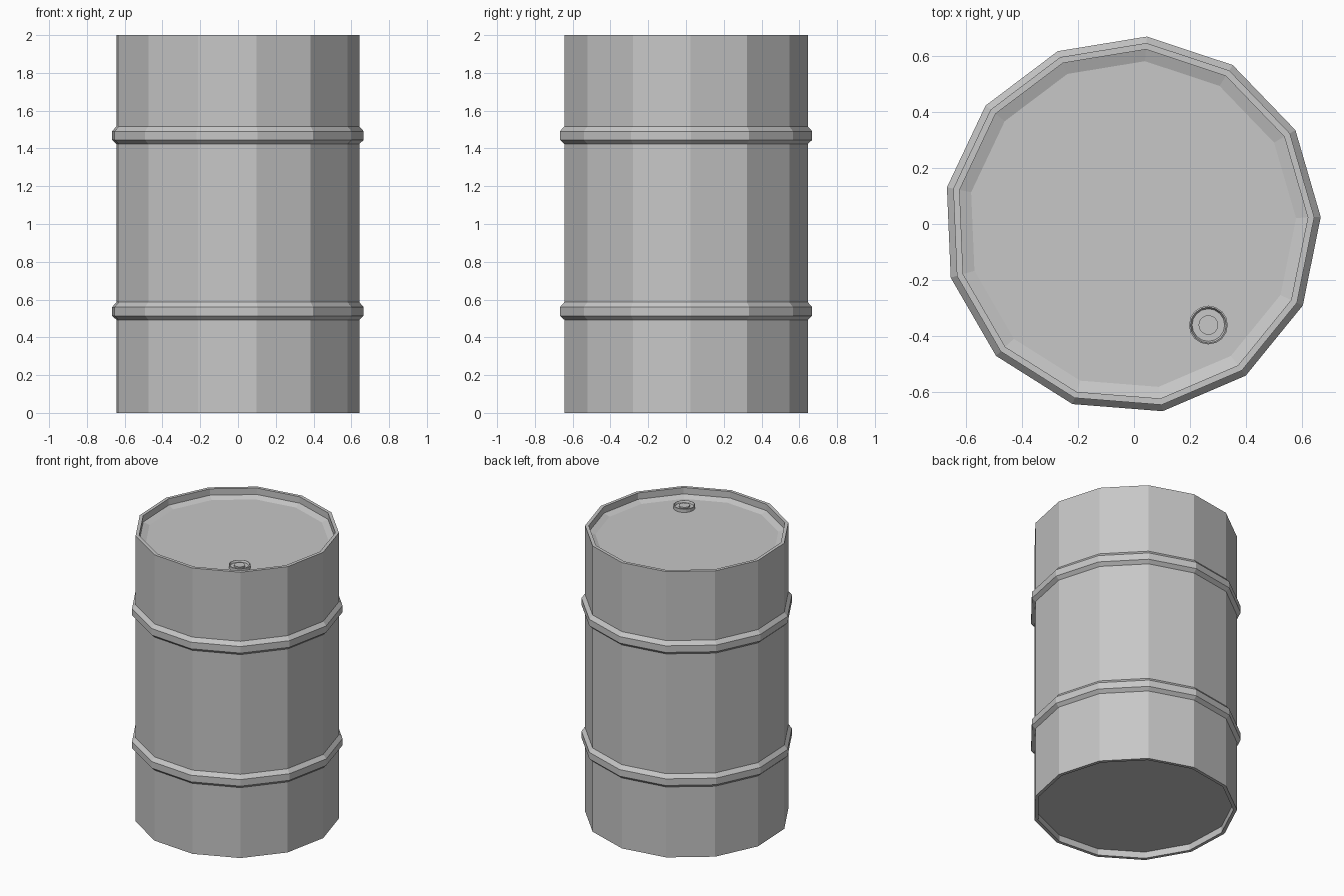
import bpy
import bmesh
import math
from mathutils import Vector

cube = bpy.data.objects.get("Cube")
if cube:
    bpy.data.objects.remove(cube, do_unlink=True)

steel = bpy.data.materials.new("grey steel")
steel.use_nodes = True
grey = (0.57, 0.57, 0.57, 1)
steel.diffuse_color = grey
steel.node_tree.nodes["Principled BSDF"].inputs["Base Color"].default_value = grey

SIDES = 13
TURN = math.radians(2.4)
CENTRE = Vector((-0.007, -0.003, 0))


def lathe(name, profile, sides, centre, turn=0.0, closed=False):
    """Spin (radius, z) points into a flat-shaded solid; radius 0 is a pole."""
    bm = bmesh.new()
    rings = []
    for r, z in profile:
        if r == 0:
            rings.append([bm.verts.new((0, 0, z))])
            continue
        angles = [turn + math.tau * i / sides for i in range(sides)]
        rings.append([bm.verts.new((r * math.cos(a), r * math.sin(a), z)) for a in angles])
    pairs = list(zip(rings, rings[1:]))
    if closed:
        pairs.append((rings[-1], rings[0]))
    for a, b in pairs:
        for i in range(sides):
            j = (i + 1) % sides
            corners = [a[i % len(a)], a[j % len(a)], b[j % len(b)], b[i % len(b)]]
            bm.faces.new(list(dict.fromkeys(corners)))
    bmesh.ops.recalc_face_normals(bm, faces=bm.faces)
    mesh = bpy.data.meshes.new(name)
    bm.to_mesh(mesh)
    bm.free()
    mesh.materials.append(steel)
    obj = bpy.data.objects.new(name, mesh)
    obj.location = centre
    bpy.context.collection.objects.link(obj)
    return obj


# Drum body with a raised rim, sunken lid and sunken base
lathe("drum_body", [
    (0, 0.045), (0.627, 0.045), (0.627, 0), (0.65, 0),
    (0.65, 2), (0.627, 2), (0.627, 1.955), (0.585, 1.94), (0, 1.94),
], SIDES, CENTRE, TURN)

# Two bevelled hoops around the body
for name, z in (("lower_hoop", 0.493), ("upper_hoop", 1.424)):
    lathe(name, [
        (0.64, z), (0.65, z), (0.673, z + 0.021),
        (0.673, z + 0.067), (0.65, z + 0.093), (0.64, z + 0.093),
    ], SIDES, CENTRE, TURN, closed=True)

# Bung cap on the lid: a lip around a sunken ring with a centre knob
lathe("bung_cap", [
    (0, -0.01), (0.069, -0.01), (0.069, 0.022), (0.064, 0.024),
    (0.058, 0.01), (0.035, 0.01), (0.035, 0.02), (0, 0.02),
], 16, Vector((0.265, -0.36, 1.94)))
